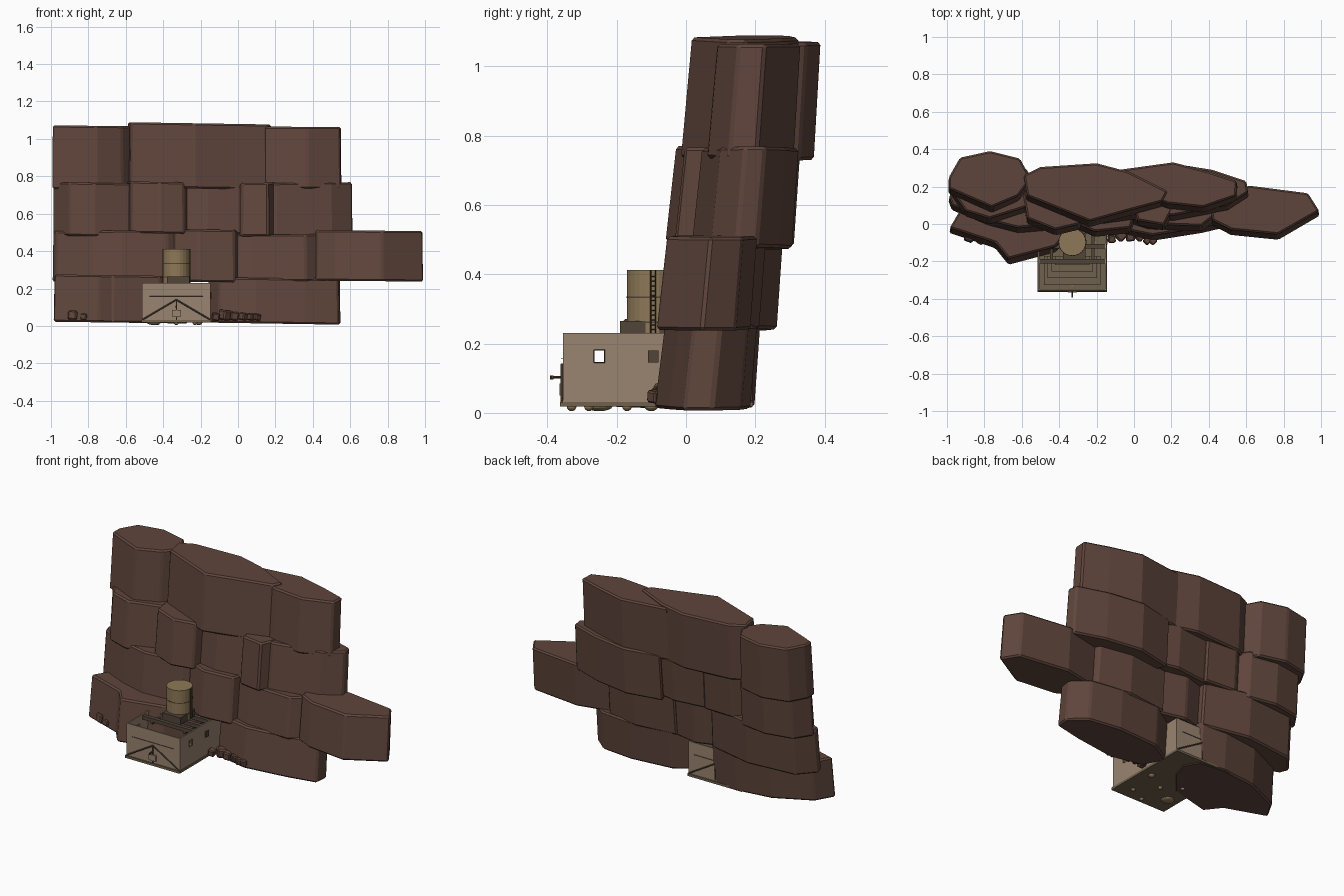
import bpy, bmesh, math, random
from mathutils import Vector

if "Cube" in bpy.data.objects:
    bpy.data.objects.remove(bpy.data.objects["Cube"])
random.seed(4)

def mat(name, c):
    m = bpy.data.materials.new(name)
    m.diffuse_color = (*c, 1)
    m.use_nodes = True
    m.node_tree.nodes["Principled BSDF"].inputs["Base Color"].default_value = m.diffuse_color
    return m

ROCK = mat("rock_brown", (0.115, 0.06, 0.045))
DARK = mat("dark_wood", (0.085, 0.058, 0.04))
TAN = mat("tan_wall", (0.32, 0.23, 0.16))
FLOOR = mat("floor_boards", (0.16, 0.12, 0.075))
BRASS = mat("tank_brass", (0.27, 0.19, 0.095))

def finish(bm, name, m):
    bmesh.ops.recalc_face_normals(bm, faces=bm.faces)
    me = bpy.data.meshes.new(name)
    bm.to_mesh(me)
    bm.free()
    me.materials.append(m)
    ob = bpy.data.objects.new(name, me)
    bpy.context.collection.objects.link(ob)
    return ob

def rock(name, outline, z0, z1, shift=-0.025, grow=1.04):
    """Faceted block: top outline, wider base that leans forward, slightly tilted ends."""
    bm = bmesh.new()
    cx = sum(p[0] for p in outline) / len(outline)
    cy = sum(p[1] for p in outline) / len(outline)
    tilt = random.uniform(-.02, .02)
    top = [bm.verts.new((x, y, z1 + tilt * (x - cx))) for x, y in outline]
    low = [bm.verts.new((cx + (x - cx) * (1 + (grow - 1) * .3), cy + (y - cy) * grow + shift,
                         z0 + tilt * (x - cx))) for x, y in outline]
    bm.faces.new(top)
    bm.faces.new(low[::-1])
    n = len(top)
    for i in range(n):
        j = (i + 1) % n
        bm.faces.new((low[i], low[j], top[j], top[i]))
    ob = finish(bm, name, ROCK)
    b = ob.modifiers.new("worn_edges", 'BEVEL')
    b.width, b.segments, b.limit_method, b.angle_limit = 0.009, 1, 'ANGLE', math.radians(25)
    return ob

def box(name, x0, x1, y0, y1, z0, z1, m):
    bm = bmesh.new()
    bmesh.ops.create_cube(bm, size=1)
    for v in bm.verts:
        v.co = Vector(((x0 + x1) / 2 + v.co.x * (x1 - x0), (y0 + y1) / 2 + v.co.y * (y1 - y0),
                       (z0 + z1) / 2 + v.co.z * (z1 - z0)))
    return finish(bm, name, m)

def rod(name, a, b, r, m, sides=8):
    a, b = Vector(a), Vector(b)
    bm = bmesh.new()
    bmesh.ops.create_cone(bm, cap_ends=True, segments=sides, radius1=r, radius2=r, depth=(b - a).length)
    q = (b - a).to_track_quat('Z', 'Y')
    for v in bm.verts:
        v.co = q @ v.co + (a + b) / 2
    return finish(bm, name, m)

# cliff, top course
rock("cliff_top_left", [(-.99, .25), (-.93, .355), (-.77, .39), (-.61, .35), (-.55, .24), (-.62, .15),
                        (-.76, .09), (-.99, .19)], .73, 1.07)
rock("cliff_top_middle", [(-.59, .26), (-.5, .305), (-.2, .325), (-.03, .28), (.18, .175), (.15, .12),
                          (-.02, .075), (-.235, .015), (-.57, .15)], .735, 1.083)
rock("cliff_top_right", [(-.08, .29), (.21, .33), (.4, .28), (.55, .23), (.545, .15), (.37, .09),
                         (.18, .11), (.02, .17)], .735, 1.065)
# cliff, third course
rock("cliff_third_left", [(-.99, .2), (-.92, .3), (-.75, .33), (-.58, .3), (-.5, .18), (-.58, .09),
                          (-.77, .03), (-.9, .07)], .48, .765)
rock("cliff_third_bulge", [(-.6, .2), (-.5, .28), (-.3, .27), (-.26, .1), (-.29, .0), (-.42, -.03),
                           (-.57, .03)], .495, .77)
rock("cliff_third_middle", [(-.36, .25), (-.1, .28), (.08, .24), (.06, .06), (-.16, .03), (-.32, .06)], .49, .75)
rock("cliff_third_centre_right", [(-.03, .2), (.05, .27), (.25, .2), (.2, .07), (.16, -.005), (.02, .02)], .48, .765)
rock("cliff_third_right", [(-.02, .28), (.2, .325), (.42, .29), (.6, .23), (.61, .17), (.5, .1),
                           (.2, .045), (.06, .1)], .475, .765)
# cliff, second course
rock("cliff_second_left", [(-.99, .15), (-.9, .25), (-.6, .28), (-.32, .22), (-.3, .06), (-.38, .0),
                           (-.62, -.02), (-.78, .02), (-.97, .1)], .24, .51)
rock("cliff_second_middle", [(-.36, .17), (-.2, .22), (-.02, .18), (0, .04), (-.02, -.02), (-.21, -.04),
                             (-.34, .02)], .235, .515)
rock("cliff_second_centre", [(-.06, .2), (.2, .23), (.4, .19), (.45, .06), (.36, -.01), (.08, .0), (-.02, .03)], .24, .49)
rock("cliff_second_right", [(.99, .07), (.93, .165), (.62, .205), (.4, .16), (.42, .02), (.52, -.03),
                            (.77, -.055)], .24, .51)
# cliff, bottom course
rock("cliff_base_left", [(-.985, -.02), (-.92, .09), (-.7, .19), (-.48, .215), (-.32, .2), (-.27, .12), (-.3, .02),
                         (-.42, -.12), (-.67, -.185), (-.74, -.1)], .017, .27)
rock("cliff_base_right", [(-.16, .1), (-.02, .185), (.25, .205), (.45, .18), (.545, .1), (.535, .02),
                          (.36, -.02), (.1, -.06), (-.1, -.02)], .012, .255)

# loose stones at the foot
for i, (x, y, s) in enumerate([(-.88, -.07, .05), (-.85, -.05, .045), (-.82, -.09, .035), (-.12, -.08, .04),
                               (-.07, -.06, .055), (-.02, -.07, .045), (.03, -.07, .04), (.07, -.09, .035),
                               (.1, -.09, .035)]):
    o = box(f"loose_stone_{i}", -s / 2, s / 2, -s / 2, s / 2, -s / 2, s / 2, ROCK)
    o.location = (x, y, .03 + s / 2)
    o.rotation_euler = (.15 * random.random(), .15 * random.random(), random.random() * 1.5)
    b = o.modifiers.new("chipped", 'BEVEL')
    b.width, b.segments = s * .15, 1

# hut: floor, thin walls with a window in each side
X0, X1, Y0, Y1, T = -.512, -.148, -.355, .185, .008
CX = (X0 + X1) / 2
box("hut_floor", X0 - .004, X1 + .004, Y0 - .008, Y1 + .008, .018, .032, FLOOR)
box("hut_front_wall", X0, X1, Y0, Y0 + T, .03, .23, TAN)
box("hut_back_wall", X0, X1, Y1 - T, Y1, .03, .23, TAN)
for side, xa in (("left", X0), ("right", X1 - T)):
    for i, (a, b, c, d) in enumerate([(Y0 + T, -.265, .03, .23), (-.265, -.235, .03, .145),
                                      (-.265, -.235, .182, .23), (-.235, Y1 - T, .03, .23)]):
        box(f"hut_{side}_wall_{i}", xa, xa + T, a, b, c, d, TAN)
    xo = xa - .001 if side == "left" else xa + T + .001
    for z in (.145, .182):
        rod(f"{side}_window_rail_{z}", (xo, -.266, z), (xo, -.234, z), .0015, DARK, 4)
    for y in (-.265, -.235):
        rod(f"{side}_window_post_{y}", (xo, y, .145), (xo, y, .182), .0015, DARK, 4)
    box(f"{side}_wall_vent", xo - .008, xo + .006, -.11, -.08, .145, .18, DARK)

# braces on front and back
for end, y in (("front", Y0 - .003), ("back", Y1 + .003)):
    for x in (X0, X1):
        rod(f"{end}_brace_{x}", (x, y, .033), (CX, y, .14), .004, DARK, 6)
    rod(f"{end}_king_post", (CX, y, .03), (CX, y, .135), .003, DARK, 6)
    rod(f"{end}_cross_rail", (X0 + .04, y, .157), (X1 - .04, y, .157), .002, DARK, 6)

# front box and pipe
box("front_box", CX - .024, CX + .024, Y0 - .01, Y0, .05, .085, TAN)
rod("front_pipe", (CX, Y0, .103), (CX, -.39, .103), .004, DARK)
rod("front_pipe_end", (CX, -.388, .096), (CX, -.388, .108), .005, DARK)

# interior steps and beams carrying the tank
for i in range(4):
    box(f"inner_step_{i}", X0 + .03 + .02 * i, X1 - .03 - .02 * i, -.325 + .035 * i, -.17,
        .03 + .022 * i, .052 + .022 * i, FLOOR)
for y in (-.2, -.12, -.04):
    box(f"tank_beam_{y}", X0 + T, X1 - T, y - .012, y + .012, .2, .222, DARK)
for x in (X0 + .07, X1 - .07):
    box(f"deck_beam_{x}", x - .008, x + .008, -.21, -.02, .185, .2, DARK)
box("tank_plinth", CX - .05, CX + .07, -.19, -.05, .222, .265, DARK)

# water tank with bands and ladder
TY = -.097
rod("water_tank", (CX, TY, .222), (CX, TY, .412), .073, BRASS, 24)
for z in (.262, .334):
    rod(f"tank_band_{z}", (CX, TY, z - .002), (CX, TY, z + .002), .0745, DARK, 24)
for y in (-.102, -.088):
    rod(f"ladder_rail_{y}", (CX + .078, y, .23), (CX + .078, y, .412), .002, DARK, 4)
for i in range(12):
    rod(f"ladder_rung_{i}", (CX + .078, -.102, .24 + i * .014), (CX + .078, -.088, .24 + i * .014), .0015, DARK, 4)

# round feet beneath the floor
for i, (x, y, r) in enumerate([(CX - .12, -.25, .038), (CX, -.33, .014), (CX, -.17, .014), (CX + .1, -.28, .014),
                               (CX + .12, -.1, .02), (CX - .1, -.1, .014)]):
    bm = bmesh.new()
    bmesh.ops.create_uvsphere(bm, u_segments=12, v_segments=8, radius=r)
    for v in bm.verts:
        v.co = Vector((v.co.x + x, v.co.y + y, v.co.z * min(1, .014 / r) + .019))
    finish(bm, f"round_foot_{i}", BRASS)
